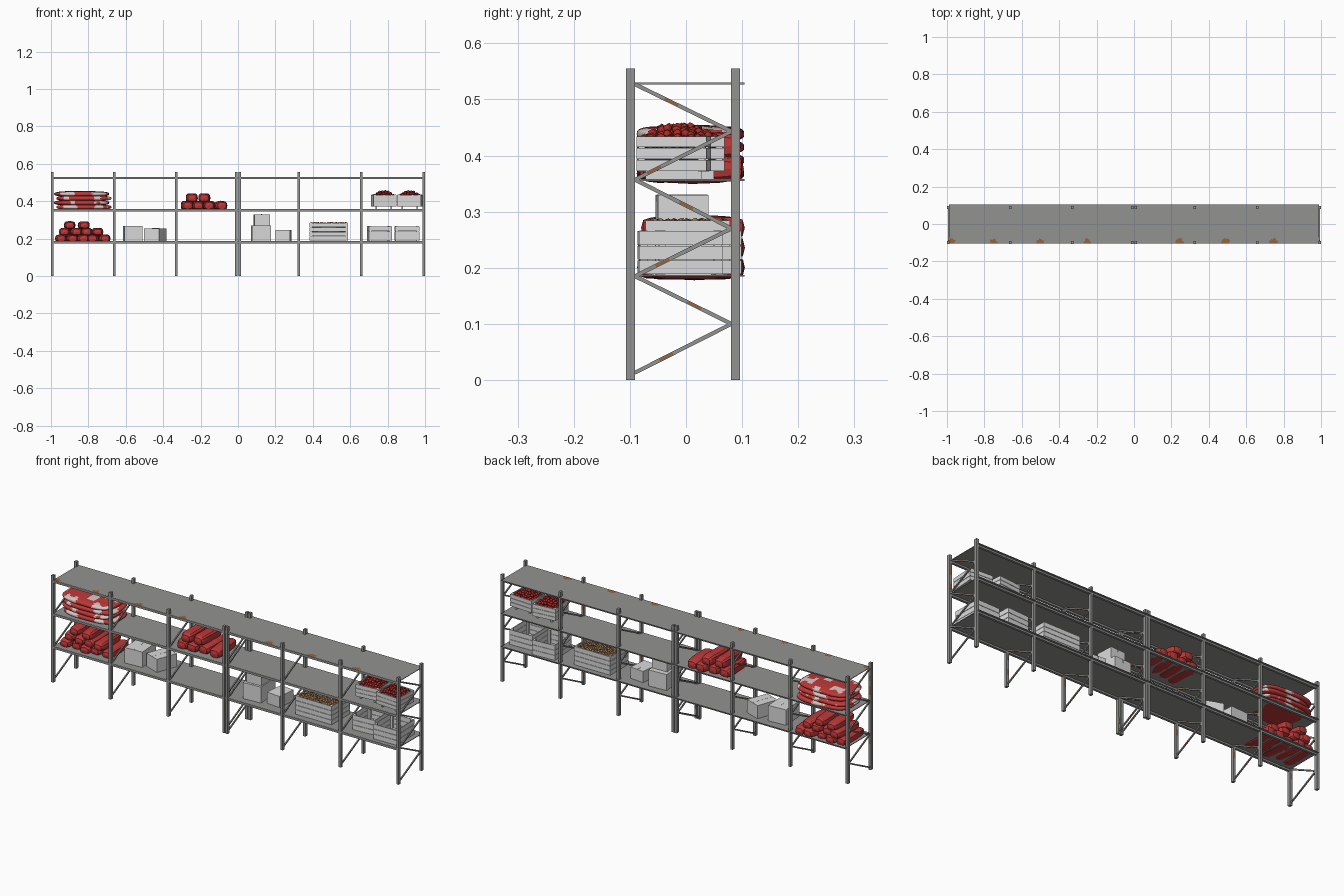
import bpy, bmesh, math, random
from mathutils import Matrix, Vector

if "Cube" in bpy.data.objects:
    bpy.data.objects.remove(bpy.data.objects["Cube"])

random.seed(4)

def material(name, rgb):
    m = bpy.data.materials.new(name)
    m.diffuse_color = (*rgb, 1)
    m.use_nodes = True
    m.node_tree.nodes["Principled BSDF"].inputs["Base Color"].default_value = m.diffuse_color
    return m

STEEL = material("steel grey", (0.29, 0.29, 0.285))
PALE = material("pale grey", (0.70, 0.70, 0.70))
RED = material("sack red", (0.52, 0.04, 0.04))
PRINT = material("pale print", (0.70, 0.56, 0.55))
APPLE = material("apple red", (0.40, 0.025, 0.02))
POTATO = material("potato brown", (0.38, 0.21, 0.10))
RUST = material("rust", (0.30, 0.13, 0.05))

def finish(name, bm, mats, smooth=False):
    me = bpy.data.meshes.new(name)
    bmesh.ops.recalc_face_normals(bm, faces=bm.faces)
    bm.to_mesh(me)
    bm.free()
    for m in mats:
        me.materials.append(m)
    for p in me.polygons:
        p.use_smooth = smooth
    ob = bpy.data.objects.new(name, me)
    bpy.context.collection.objects.link(ob)
    return ob

def add_box(bm, x0, x1, y0, y1, z0, z1):
    mat = Matrix.Translation(((x0 + x1) / 2, (y0 + y1) / 2, (z0 + z1) / 2)) \
        @ Matrix.Diagonal((x1 - x0, y1 - y0, z1 - z0, 1))
    bmesh.ops.create_cube(bm, size=1, matrix=mat)

def add_bar(bm, a, b, wx, wz):
    a, b = Vector(a), Vector(b)
    d = b - a
    rot = Matrix.Rotation(math.atan2(d.z, d.y), 4, 'X')
    bmesh.ops.create_cube(bm, size=1, matrix=Matrix.Translation((a + b) / 2)
                          @ rot @ Matrix.Diagonal((wx, d.length, wz, 1)))

SHELVES = (0.187, 0.358, 0.530)
FRAMES = (-0.992, -0.662, -0.329, -0.0085, 0.0085, 0.325, 0.659, 0.992)

# upright posts, zigzag braces, and small rust stains on both
rust = bmesh.new()
for i, x in enumerate(FRAMES):
    bm = bmesh.new()
    for y in (-0.099, 0.0885):
        add_box(bm, x - 0.0065, x + 0.0065, y - 0.008, y + 0.008, 0, 0.555)
    finish(f"upright_posts_{i}", bm, [STEEL])
    bm = bmesh.new()
    zs = (0.013, 0.1, 0.185, 0.27, 0.357, 0.443, 0.527)
    pts = [Vector((x, -0.091 if k % 2 == 0 else 0.081, z)) for k, z in enumerate(zs)]
    for a, b in zip(pts, pts[1:]):
        add_bar(bm, a, b, 0.006, 0.007)
        t = random.uniform(0.1, 0.75)
        add_bar(rust, a.lerp(b, t), a.lerp(b, t + 0.14), 0.0064, 0.0045)
    finish(f"frame_braces_{i}", bm, [STEEL])
    for k in range(4):
        z = random.uniform(0.03, 0.5)
        add_box(rust, x - 0.004, x + 0.004, -0.092, -0.0905, z, z + 0.03)

# ragged rust half discs on the front edge of the top deck
for x in (-0.978, -0.75, -0.5, -0.25, 0.245, 0.49, 0.745):
    ring = []
    for k in range(13):
        a = math.pi * k / 12
        r = random.uniform(0.6, 1) * 0.028
        ring.append(rust.verts.new((max(x + r * math.cos(a), -0.99),
                                    -0.103 + 1.1 * r * math.sin(a), 0.5306)))
    c = rust.verts.new((x, -0.1035, 0.5306))
    for a, b in zip(ring, ring[1:]):
        rust.faces.new((c, a, b))
finish("rust_stains", rust, [RUST])

# shelf decks with front and back beams
for i, z in enumerate(SHELVES):
    bm = bmesh.new()
    add_box(bm, -0.99, 0.99, -0.104, 0.104, z - 0.003, z)
    finish(f"shelf_deck_{i}", bm, [STEEL])
    bm = bmesh.new()
    for y in (-0.0995, 0.0885):
        add_box(bm, -0.99, 0.99, y - 0.006, y + 0.006, z - 0.012, z - 0.001)
    finish(f"shelf_beams_{i}", bm, [STEEL])

def sgn_pow(v, e):
    return math.copysign(abs(v) ** e, v)

def sack(name, loc, size, yaw=0, seg=12, rings=8, printed=False, ex=0.4):
    """Pillow shape: a lumpy superellipsoid with its axis along y."""
    bm = bmesh.new()
    bmesh.ops.create_uvsphere(bm, u_segments=seg, v_segments=rings, radius=1,
                              matrix=Matrix.Rotation(math.pi / 2, 4, 'X'))
    ph = random.uniform(0, 6)
    for v in bm.verts:
        r = math.hypot(v.co.x, v.co.z)
        a = math.atan2(v.co.z, v.co.x)
        rr = r ** ex
        x, z = sgn_pow(math.cos(a), 0.6) * rr, sgn_pow(math.sin(a), 0.7) * rr
        y = sgn_pow(v.co.y, 0.6)
        lump = 1 + 0.05 * math.sin(5 * y + ph) + 0.04 * math.sin(4 * x + 2 * ph)
        v.co = (x * size[0] / 2, y * size[1] / 2, z * size[2] / 2 * lump)
    if printed:
        for f in bm.faces:
            c = f.calc_center_median()
            p = math.sin(c.x * 38 + ph) * math.cos(c.y * 50 + ph) + 0.4 * math.sin(c.x * 110)
            f.material_index = 1 if p > 0.38 and c.z > -0.008 else 0
    ob = finish(name, bm, [RED, PRINT], printed)
    ob.location, ob.rotation_euler = loc, (0, 0, yaw)

# pyramids of narrow sacks, the bottom row sagging slightly into the deck
def sack_pile(name, base, rows, pitch, high):
    for r, xs in enumerate(rows):
        for i, x in enumerate(xs):
            sack(f"{name}_{r}_{i}", (x, 0.012 + random.uniform(-0.012, 0.008),
                 base + high * (0.48 + 0.82 * r)), (pitch, 0.175, high),
                 random.uniform(-0.08, 0.08))

sack_pile("lower_sack", 0.180, ([-0.947 + 0.058 * i for i in range(5)],
          [-0.925 + 0.058 * i for i in range(4)], (-0.90, -0.825)), 0.062, 0.043)
sack_pile("upper_sack", 0.352, ([-0.272 + 0.06 * i for i in range(4)],
          (-0.247, -0.18)), 0.065, 0.050)

# stack of large printed bags
for i in range(4):
    sack(f"printed_bag_{i}", (-0.83 + 0.006 * (-1) ** i, 0.008, 0.368 + 0.0235 * i),
         (0.295, 0.19, 0.030), 0.03 * (-1) ** i, 48, 32, True, 0.6)

# plain cartons with a thin lid seam
def carton(name, x, y, z, w, d, h, yaw):
    bm = bmesh.new()
    add_box(bm, -w / 2, w / 2, -d / 2, d / 2, 0, h)
    add_box(bm, -0.002, 0.002, -d / 2 - 0.0004, d / 2 + 0.0004, h * 0.8, h + 0.0004)
    ob = finish(name, bm, [PALE])
    ob.location, ob.rotation_euler = (x, y, z), (0, 0, yaw)

carton("carton_left", -0.562, 0.0, 0.187, 0.098, 0.12, 0.08, 0.06)
carton("carton_left_turned", -0.442, 0.005, 0.187, 0.085, 0.115, 0.068, -0.35)
carton("carton_mid", 0.122, 0.0, 0.187, 0.10, 0.13, 0.083, 0.06)
carton("carton_mid_top", 0.127, -0.007, 0.27, 0.083, 0.09, 0.06, 0.05)
carton("carton_mid_small", 0.243, 0.0, 0.187, 0.078, 0.10, 0.058, -0.1)

# slatted crates, optionally heaped with produce
def crate(name, x, y, z, w, d, h, yaw=0, slats=3, fill=None, heap=0.0, size=0.009):
    bm = bmesh.new()
    t, step = 0.004, h / slats
    for k in range(slats):
        z0, z1 = k * step + 0.0008, (k + 1) * step - 0.0008
        for s in (-1, 1):
            ya, xa = s * (d / 2 - t / 2), s * (w / 2 - t / 2)
            add_box(bm, -w / 2, w / 2, ya - t / 2, ya + t / 2, z0, z1)
            add_box(bm, xa - t / 2, xa + t / 2, -d / 2 + t, d / 2 - t, z0, z1)
    for sx in (-1, 1):
        for sy in (-1, 1):
            cx, cy = sx * (w / 2 - 0.009), sy * (d / 2 - 0.009)
            add_box(bm, cx - 0.006, cx + 0.006, cy - 0.006, cy + 0.006, 0, h)
    add_box(bm, -w / 2 + t, w / 2 - t, -d / 2 + t, d / 2 - t, 0.001, 0.005)
    ob = finish(name, bm, [PALE])
    ob.location, ob.rotation_euler = (x, y, z), (0, 0, yaw)
    if not fill:
        return
    bm = bmesh.new()
    iw, idp = w / 2 - 0.014, d / 2 - 0.014
    nx, ny = int(2 * iw / (size * 1.5)), int(2 * idp / (size * 1.5))
    add_box(bm, -iw, iw, -idp, idp, h * 0.3, h - 0.012)
    for i in range(nx + 1):
        for j in range(ny + 1):
            u, v = 2 * i / nx - 1, 2 * j / ny - 1
            top = h - 0.006 + heap * (1 - u * u) * (1 - v * v)
            for zz in ((top, top - size * 1.3) if heap else (top,)):
                p = Vector((u * iw, v * idp, zz)) + Vector(
                    [random.uniform(-0.003, 0.003) for _ in range(3)])
                mat = Matrix.Translation(p) @ Matrix.Rotation(random.uniform(0, 6), 4, 'Z') \
                    @ Matrix.Diagonal((1.1, 0.9, 0.9, 1))
                bmesh.ops.create_icosphere(bm, subdivisions=1, radius=size, matrix=mat)
    ob = finish(name + "_contents", bm, [fill], True)
    ob.location, ob.rotation_euler = (x, y, z), (0, 0, yaw)

crate("potato_crate", 0.485, 0.003, 0.188, 0.208, 0.15, 0.097, 0, 4, POTATO, 0.0, 0.008)
crate("empty_crate_left", 0.757, 0.02, 0.188, 0.125, 0.15, 0.078, 0.06)
crate("empty_crate_right", 0.904, -0.01, 0.188, 0.13, 0.15, 0.078, 0.02)
crate("apple_crate_left", 0.78, 0.0, 0.372, 0.125, 0.125, 0.063, 0.1, 3, APPLE, 0.022)
crate("apple_crate_right", 0.918, -0.022, 0.372, 0.128, 0.125, 0.063, -0.06, 3, APPLE, 0.022)

# runners under the raised apple crates
bm = bmesh.new()
for x, y in ((0.78, 0.0), (0.918, -0.022)):
    for s in (-0.04, 0.04):
        add_box(bm, x + s - 0.004, x + s + 0.004, y - 0.05, y + 0.05, 0.358, 0.374)
finish("crate_runners", bm, [PALE])
